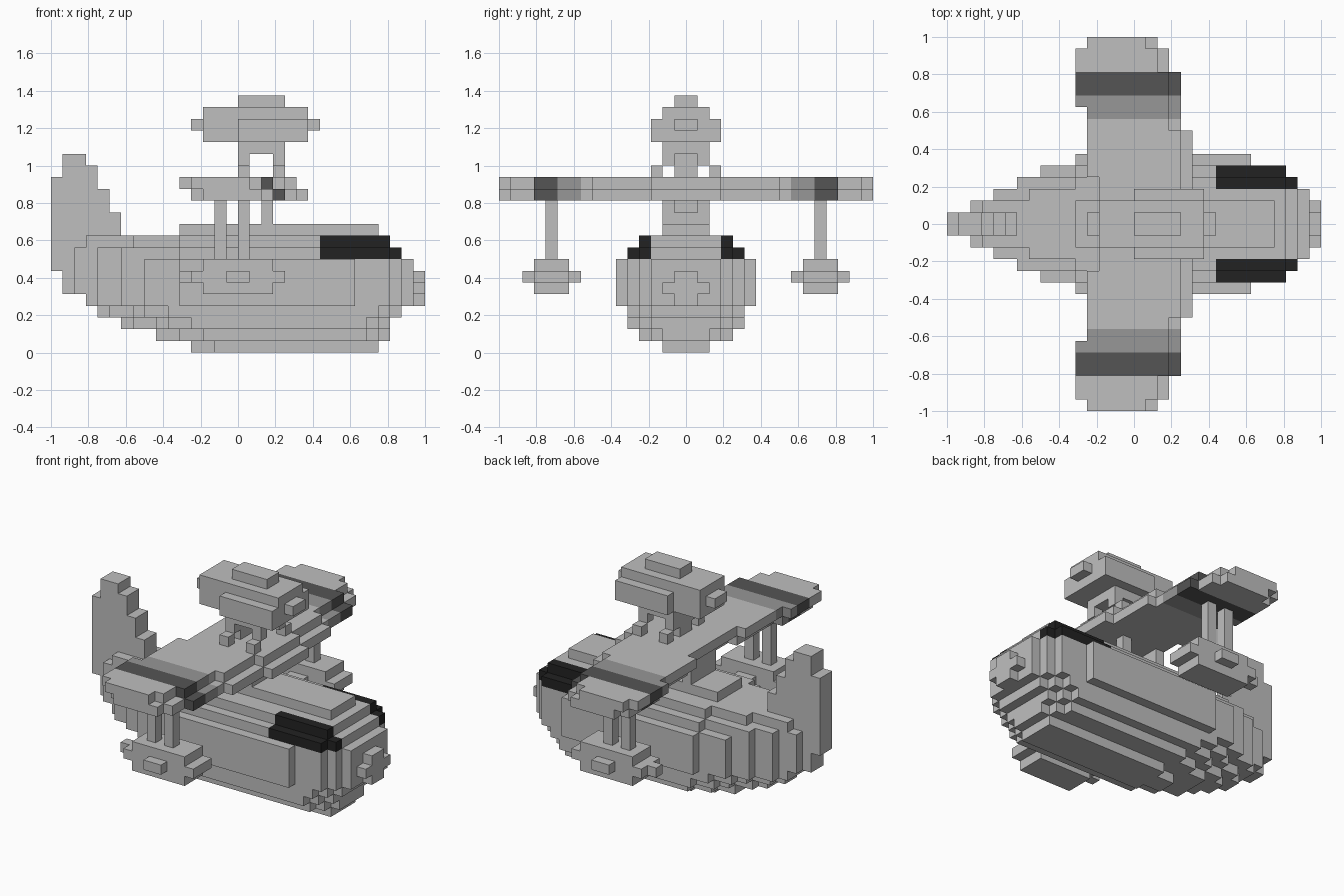
import bpy
import bmesh
from mathutils import Vector

if "Cube" in bpy.data.objects:
    bpy.data.objects.remove(bpy.data.objects["Cube"], do_unlink=True)

U = 1 / 16  # size of one block


def material(name, value):
    m = bpy.data.materials.new(name)
    m.use_nodes = True
    col = (value, value, value, 1)
    m.diffuse_color = col
    m.node_tree.nodes["Principled BSDF"].inputs["Base Color"].default_value = col
    return m


LIGHT = material("light grey", 0.52)
MID = material("mid grey", 0.31)
DARK = material("dark grey", 0.09)
BLACK = material("black", 0.016)


def cells(boxes):
    """Blocks filled by boxes given as (x0, x1, y0, y1, z0, z1)."""
    return {(x, y, z) for x0, x1, y0, y1, z0, z1 in boxes
            for x in range(x0, x1) for y in range(y0, y1) for z in range(z0, z1)}


def mirror(filled):
    """Add the copy on the other side of y = 0."""
    return filled | {(x, -1 - y, z) for x, y, z in filled}


def layers(rows):
    """Centred layers: (z0, z1, [(half width, x0, x1), ...])."""
    return cells([(x0, x1, -h, h, z0, z1) for z0, z1, steps in rows for h, x0, x1 in steps])


def build(name, filled, mats=(LIGHT,), rule=None):
    """Skin the outside of the filled blocks and merge flat areas."""
    bm = bmesh.new()
    verts = {}

    def vert(p):
        if p not in verts:
            verts[p] = bm.verts.new(Vector(p) * U)
        return verts[p]

    for c in filled:
        for axis in range(3):
            for side in (0, 1):
                n = list(c)
                n[axis] += 2 * side - 1
                if tuple(n) in filled:
                    continue
                a, b = (axis + 1) % 3, (axis + 2) % 3
                quad = []
                for da, db in ((0, 0), (1, 0), (1, 1), (0, 1)):
                    p = list(c)
                    p[axis] += side
                    p[a] += da
                    p[b] += db
                    quad.append(vert(tuple(p)))
                f = bm.faces.new(quad if side else quad[::-1])
                f.material_index = rule(c) if rule else 0
    bmesh.ops.dissolve_limit(bm, angle_limit=0.01, verts=bm.verts[:],
                             edges=bm.edges[:], delimit={'MATERIAL'})
    me = bpy.data.meshes.new(name)
    bm.to_mesh(me)
    bm.free()
    for m in mats:
        me.materials.append(m)
    ob = bpy.data.objects.new(name, me)
    bpy.context.collection.objects.link(ob)
    return ob


# Exhaust housings on the shoulders of the hull
exhaust = mirror(cells([(7, 13, 3, 5, 8, 9), (13, 14, 3, 4, 8, 9), (7, 13, 3, 4, 9, 10)]))
build("exhaust_housings", exhaust, (BLACK,))

# Boat hull, bottom to top
side = [(3, -12, 15), (4, -10, 14), (5, -8, 13), (6, -5, 10)]
hull = layers([
    (0, 1, [(1, -4, 12), (2, -2, 12)]),
    (1, 2, [(2, -7, 13), (3, -5, 12), (4, -3, 11)]),
    (2, 3, [(1, -10, 13), (2, -9, 13), (3, -7, 13), (4, -6, 12), (5, -4, 11)]),
    (3, 4, [(1, -12, 14), (2, -11, 14), (3, -9, 14), (4, -8, 13), (5, -6, 12)]),
    (4, 5, [(1, -13, 16), (2, -13, 15)] + side),
    (5, 6, [(2, -14, 16)] + side),
    (6, 7, [(1, -14, 16), (2, -14, 15)] + side),
    (7, 8, [(2, -14, 15)] + side),
    (8, 9, [(2, -14, 14), (3, -12, 14), (4, -10, 13), (5, -5, 13)]),
    (9, 10, [(2, -13, 13), (3, -9, 13), (4, -5, 13)]),
    (10, 11, [(2, -5, 12)]),
])
# Tail fin
fin = layers([
    (5, 7, [(1, -15, -10)]), (7, 12, [(1, -16, -10)]), (12, 14, [(1, -16, -11)]),
    (14, 15, [(1, -16, -12)]), (15, 16, [(1, -15, -12)]), (16, 17, [(1, -15, -13)]),
])
build("hull", hull - exhaust - fin)
build("tail_fin", fin)

# Wing: upper layer by span station, lower layer one block further forward
stations = [(0, 3, -3, 5), (3, 4, -3, 4), (4, 8, -4, 4), (8, 10, -4, 3),
            (10, 13, -5, 3), (13, 15, -5, 2), (15, 16, -4, 1)]
wing = mirror(cells([(x0 + 1 - k, x1 + 1 - k, y0, y1, 13 + k, 14 + k)
                     for y0, y1, x0, x1 in stations for k in (0, 1)]))


def band(c):
    y = c[1] if c[1] >= 0 else -1 - c[1]
    return 2 if 11 <= y < 13 else 1 if 9 <= y < 11 else 0


build("wing", wing, (LIGHT, MID, DARK), band)

# Pylons between hull and wing
build("wing_pylons", mirror(cells([(2, 3, 1, 2, 11, 13), (2, 3, 0, 1, 11, 12),
                                   (-2, -1, 0, 2, 11, 13)])))

# Engine nacelle over the wing
build("engine_nacelle", layers([
    (17, 18, [(2, 0, 4)]),
    (18, 19, [(2, -3, 6), (3, 0, 6)]),
    (19, 20, [(1, -4, 7), (2, -3, 6), (3, 0, 6)]),
    (20, 21, [(2, -3, 6)]),
    (21, 22, [(1, 0, 4)]),
]))
# Splayed engine struts and centre post
build("engine_struts", mirror(cells(
    [(0, 1, 0, 1, 15, 17)] +
    [b for x in (0, 3) for b in ((x, x + 1, 2, 3, 15, 16), (x, x + 1, 1, 2, 16, 17))])))

# Wing floats and their struts
float_boxes = [(-3, 3, 10, 13, 5, 6), (-4, 4, 10, 13, 6, 7), (-5, 4, 11, 12, 6, 7),
               (-1, 1, 9, 14, 6, 7), (-3, 3, 10, 13, 7, 8)]
strut_boxes = [(x, x + 1, 11, 12, 8, 13) for x in (-2, 0)]
for label, s in (("left", 1), ("right", -1)):
    for part, boxes in (("float", float_boxes), ("float_struts", strut_boxes)):
        c = cells(boxes)
        if s < 0:
            c = {(x, -1 - y, z) for x, y, z in c}
        # the nose points to +x, the front side faces -y
        build(("rear_" if s > 0 else "front_") + part, c)
